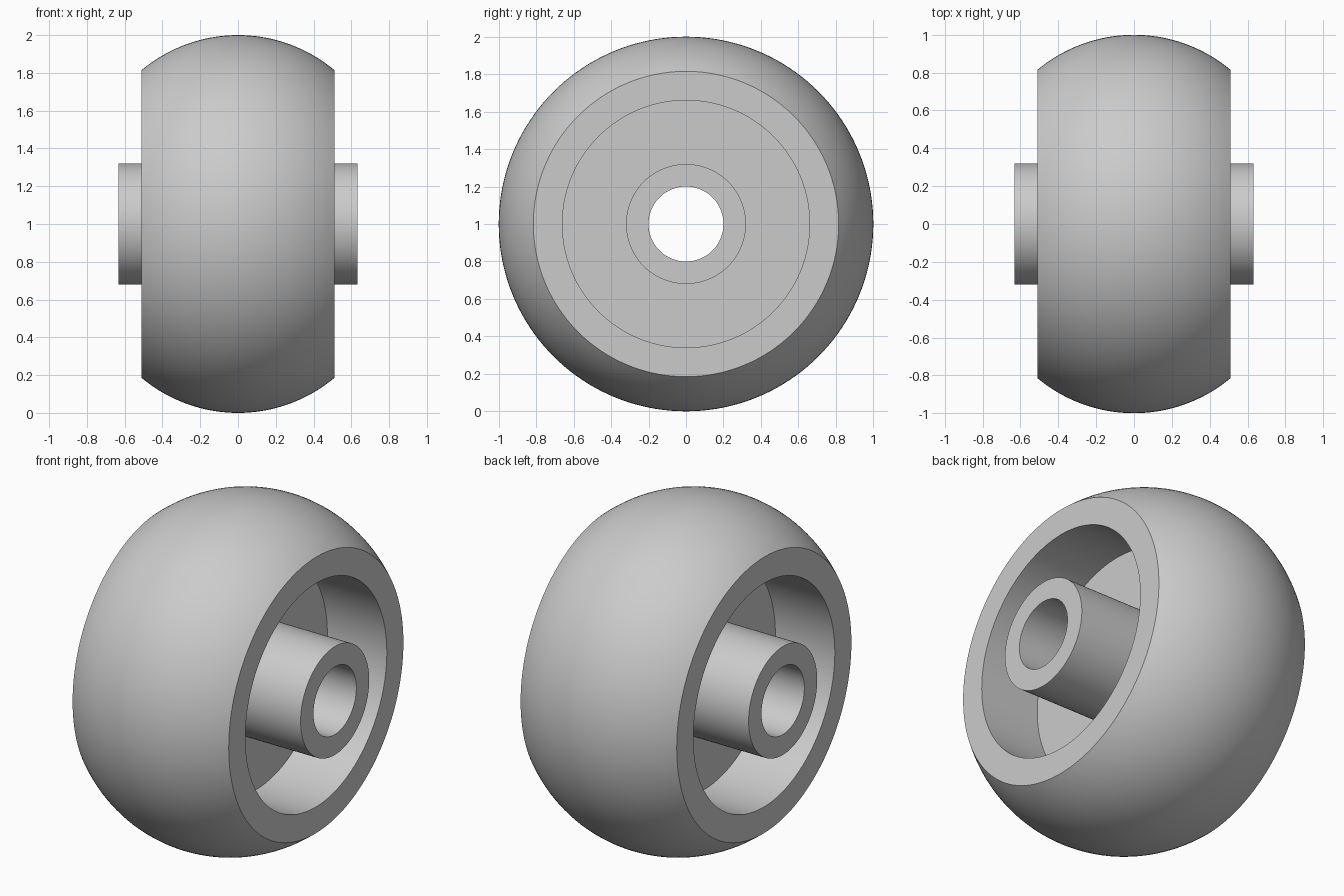
import bpy
import bmesh
import math

cube = bpy.data.objects.get("Cube")
if cube:
    bpy.data.objects.remove(cube, do_unlink=True)

SEGMENTS = 160
TREAD_STEPS = 32
RADIUS = 1.0          # largest tread radius
RIM_X, RIM_R = 0.51, 0.815
RECESS_R = 0.66
WEB_X = 0.122         # half thickness of the web
HUB_X, HUB_R = 0.633, 0.32
BORE_R = 0.2

# Plain grey material
grey = bpy.data.materials.new("light grey")
grey.use_nodes = True
colour = (0.6, 0.6, 0.6, 1.0)
grey.diffuse_color = colour
grey.node_tree.nodes["Principled BSDF"].inputs["Base Color"].default_value = colour


def lathe(name, profile):
    """Revolve a closed (x, radius) profile about the wheel axle."""
    bm = bmesh.new()
    rings = []
    for i in range(SEGMENTS):
        a = 2 * math.pi * i / SEGMENTS
        rings.append([bm.verts.new((x, r * math.sin(a), RADIUS + r * math.cos(a)))
                      for x, r in profile])
    n = len(profile)
    for i in range(SEGMENTS):
        p, q = rings[i], rings[(i + 1) % SEGMENTS]
        for j in range(n):
            k = (j + 1) % n
            bm.faces.new((p[j], p[k], q[k], q[j]))
    bmesh.ops.recalc_face_normals(bm, faces=bm.faces)
    mesh = bpy.data.meshes.new(name)
    bm.to_mesh(mesh)
    bm.free()
    mesh.materials.append(grey)
    obj = bpy.data.objects.new(name, mesh)
    bpy.context.collection.objects.link(obj)
    bpy.ops.object.select_all(action="DESELECT")
    obj.select_set(True)
    bpy.context.view_layer.objects.active = obj
    bpy.ops.object.shade_smooth_by_angle(angle=math.radians(30))
    return obj


# Crowned tread: an arc through both rims and the crown
sag = RADIUS - RIM_R
arc_r = (RIM_X ** 2 + sag ** 2) / (2 * sag)
half = math.asin(RIM_X / arc_r)
tread = []
for i in range(TREAD_STEPS + 1):
    t = half * (2 * i / TREAD_STEPS - 1)
    tread.append((arc_r * math.sin(t), RADIUS - arc_r * (1 - math.cos(t))))

# Rim, recess, web and hub of one side, mirrored for the other
side = [(RIM_X, RECESS_R), (WEB_X, RECESS_R), (WEB_X, HUB_R),
        (HUB_X, HUB_R), (HUB_X, BORE_R)]
other_side = [(-x, r) for x, r in reversed(side)]

lathe("caster_wheel", tread + side + other_side)
